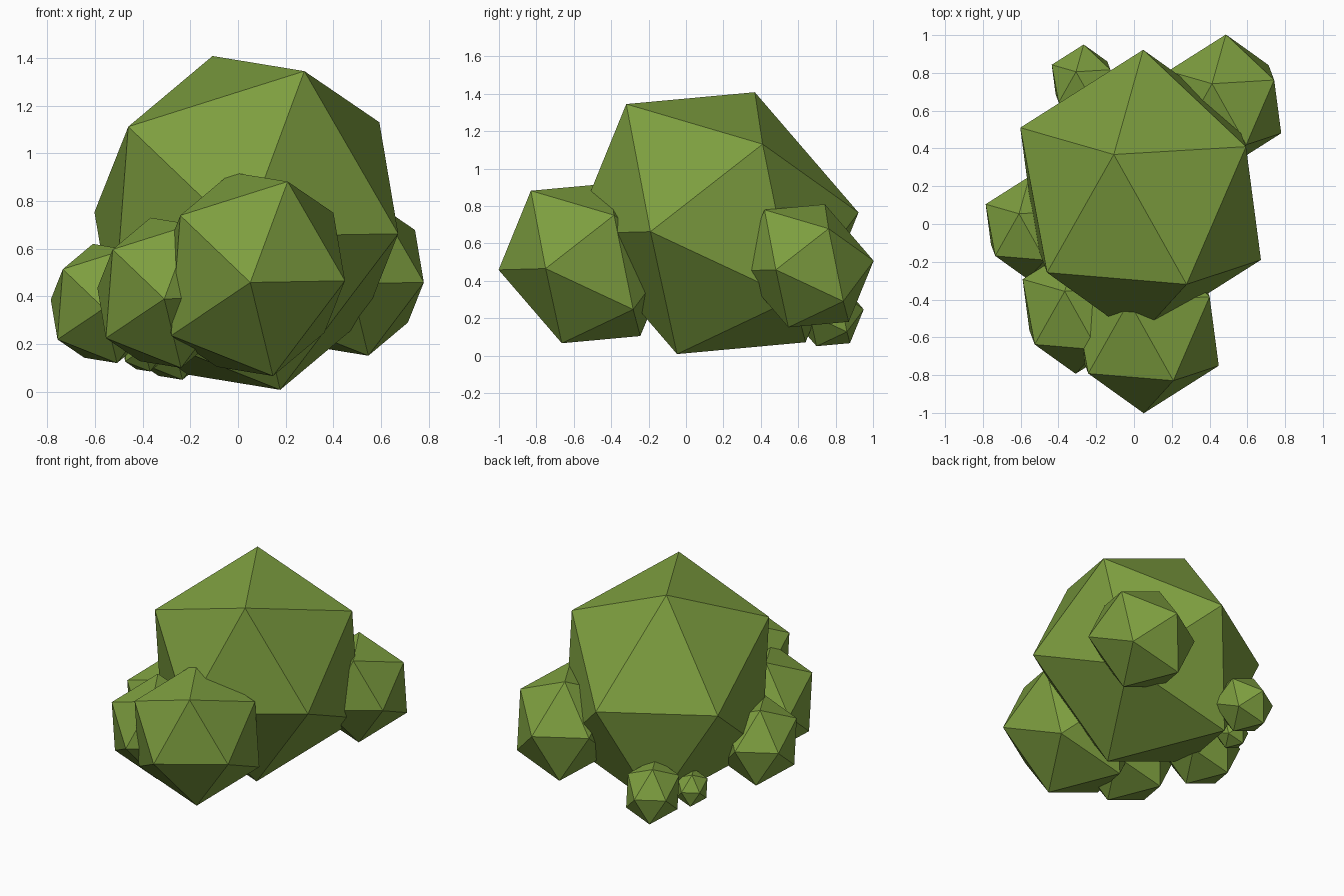
import bpy, bmesh
from mathutils import Matrix, Vector

if "Cube" in bpy.data.objects:
    bpy.data.objects.remove(bpy.data.objects["Cube"])

# Leaf colour
leaf = bpy.data.materials.new("leaf_green")
leaf.diffuse_color = (0.205, 0.342, 0.050, 1)
leaf.use_nodes = True
leaf.node_tree.nodes["Principled BSDF"].inputs["Base Color"].default_value = leaf.diffuse_color

# Shared tilt and stretch of every clump (images of the x, y, z axes)
axes = Matrix(((0.343, -0.640, 0.362),
               (0.619, 0.392, 0.011),
               (-0.142, 0.208, 0.700))).transposed()


def clump(name, centre, size):
    """One low-poly foliage ball: a tilted 20-sided icosahedron."""
    bm = bmesh.new()
    bmesh.ops.create_icosphere(bm, subdivisions=1, radius=1)
    for v in bm.verts:
        v.co = axes @ v.co * size + Vector(centre)
    bmesh.ops.recalc_face_normals(bm, faces=bm.faces)
    mesh = bpy.data.meshes.new(name)
    bm.to_mesh(mesh)
    bm.free()
    mesh.materials.append(leaf)
    bpy.context.collection.objects.link(bpy.data.objects.new(name, mesh))


# Main bush and the smaller clumps around its base
clump("main_foliage", (0.035, 0.16, 0.708), 1.0)
clump("front_clump", (0.06, -0.537, 0.493), 0.61)
clump("back_right_clump", (0.48, 0.645, 0.48), 0.47)
clump("front_left_clump", (-0.303, -0.45, 0.415), 0.45)
clump("left_clump", (-0.558, -0.02, 0.37), 0.357)
clump("back_left_clump", (-0.27, 0.752, 0.232), 0.26)
clump("tiny_back_clump", (-0.39, 0.49, 0.19), 0.15)
